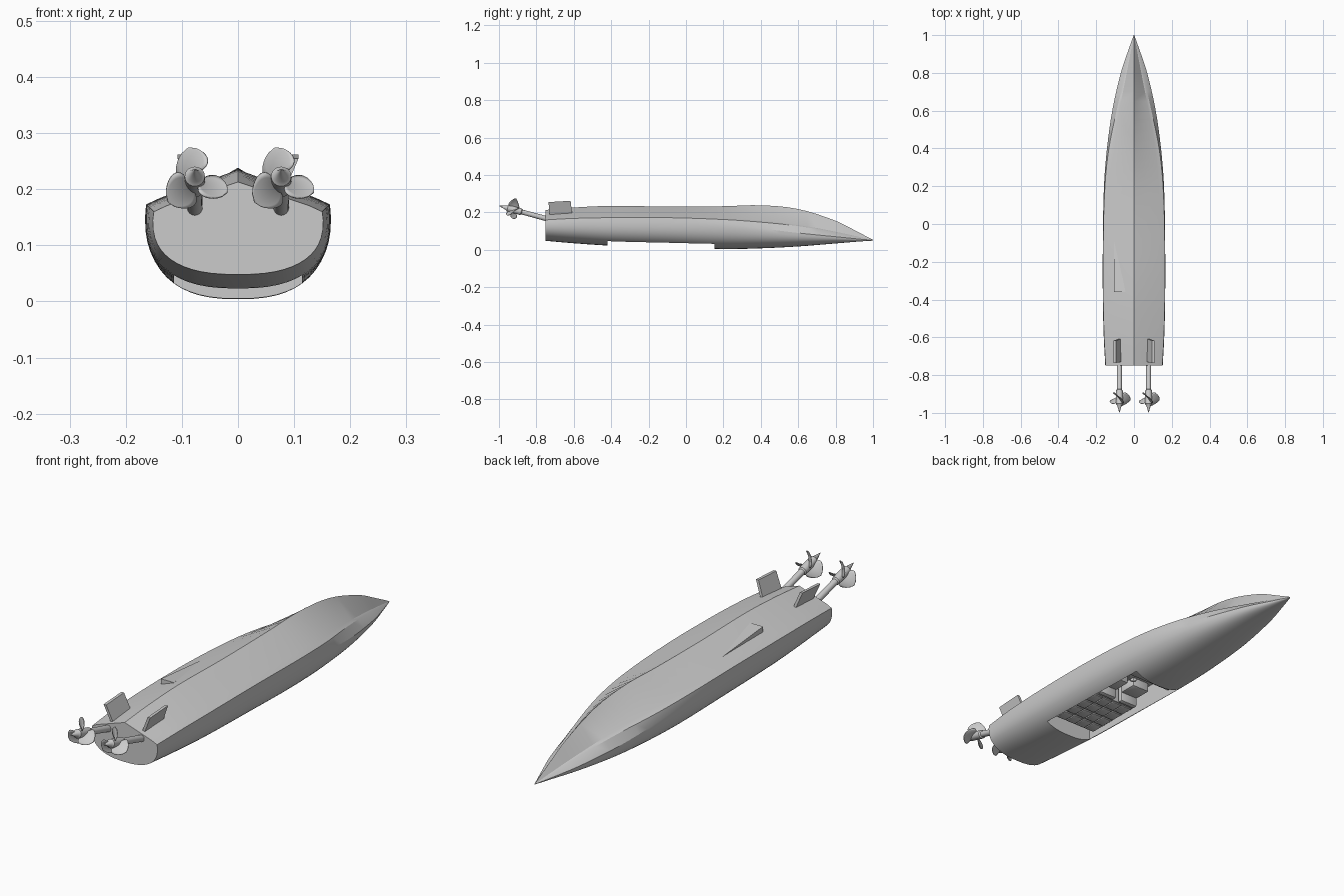
import bpy, bmesh, math
from mathutils import Vector, Matrix

if "Cube" in bpy.data.objects:
    bpy.data.objects.remove(bpy.data.objects["Cube"])

def make(name, verts, faces, angle=30):
    me = bpy.data.meshes.new(name)
    me.from_pydata([tuple(v) for v in verts], [], faces)
    bm = bmesh.new(); bm.from_mesh(me)
    bmesh.ops.recalc_face_normals(bm, faces=bm.faces)
    bm.to_mesh(me); bm.free()
    ob = bpy.data.objects.new(name, me)
    bpy.context.collection.objects.link(ob)
    smooth(ob, angle)
    return ob

def activate(ob):
    bpy.ops.object.select_all(action='DESELECT')
    ob.select_set(True)
    bpy.context.view_layer.objects.active = ob

def smooth(ob, angle=30):
    activate(ob)
    bpy.ops.object.shade_smooth_by_angle(angle=math.radians(angle))

def loft(rings):
    n = len(rings[0])
    faces = [(i*n+j, i*n+(j+1) % n, (i+1)*n+(j+1) % n, (i+1)*n+j)
             for i in range(len(rings)-1) for j in range(n)]
    faces += [tuple(range(n)), tuple(range((len(rings)-1)*n, len(rings)*n))]
    return [p for r in rings for p in r], faces

def box(name, lo, hi, bevel=0.0, tilt=0.0):
    c = [(a+b)/2 for a, b in zip(lo, hi)]
    bm = bmesh.new()
    bmesh.ops.create_cube(bm, size=1)
    bmesh.ops.scale(bm, vec=[b-a for a, b in zip(lo, hi)], verts=bm.verts)
    if bevel:
        bmesh.ops.bevel(bm, geom=bm.edges[:], offset=bevel, segments=2, affect='EDGES', profile=0.5)
    me = bpy.data.meshes.new(name); bm.to_mesh(me); bm.free()
    ob = bpy.data.objects.new(name, me)
    bpy.context.collection.objects.link(ob)
    ob.location = c
    ob.rotation_euler.x = tilt
    smooth(ob, 30)
    return ob

# Hull stations, keel upward: y, keel z, chine x, chine z, side x, side z, deck z
ST = [(-.75, .213, .150, .160, .152, .145, .048),
      (-.60, .226, .158, .168, .160, .150, .035),
      (-.40, .235, .163, .172, .165, .150, .022),
      (-.10, .231, .163, .172, .165, .148, .013),
      (.20, .233, .154, .162, .159, .140, .004),
      (.40, .238, .133, .148, .143, .115, .008),
      (.60, .218, .092, .127, .115, .090, .018),
      (.80, .155, .046, .093, .070, .070, .034),
      (.92, .095, .019, .069, .030, .058, .044),
      (1.0, .053, .001, .0515, .0015, .051, .049)]

def station(k, t):
    p = [ST[max(0, min(len(ST)-1, k+d))] for d in (-1, 0, 1, 2)]
    y = p[1][0] + (p[2][0]-p[1][0])*t
    h = p[2][0]-p[1][0]
    out = [y]
    for i in range(1, 7):
        m1 = (p[2][i]-p[0][i])/(p[2][0]-p[0][0])*h
        m2 = (p[3][i]-p[1][i])/(p[3][0]-p[1][0])*h
        out.append((2*t**3-3*t*t+1)*p[1][i] + (t**3-2*t*t+t)*m1
                   + (3*t*t-2*t**3)*p[2][i] + (t**3-t*t)*m2)
    return out

def section(s):
    y, zk, xc, zc, xs, zs, zd = s
    half = [(xc*.84, zc+.012*xc/.163), (xc, zc)]
    for i in range(13):
        a = math.pi/2*i/13
        half.append((xs*math.cos(a)**.8, zs-(zs-zd)*math.sin(a)**.8))
    return ([Vector((0, y, zk))] + [Vector((x, y, z)) for x, z in half]
            + [Vector((0, y, zd))] + [Vector((-x, y, z)) for x, z in reversed(half)])

rings = [section(station(k, t/4)) for k in range(len(ST)-1) for t in range(4)]
rings.append(section(ST[-1]))
hull = make("hull", *loft(rings))

# Cockpit opening cut into the deck
cutter = box("cockpit_cutter", (-.114, -.42, -.05), (.114, .152, .13))
cutter.hide_render = True
cutter.hide_viewport = False
mod = hull.modifiers.new("cockpit", 'BOOLEAN')
mod.operation = 'DIFFERENCE'
mod.solver = 'EXACT'
mod.object = cutter
activate(hull)
bpy.ops.object.modifier_apply(modifier="cockpit")
bpy.data.objects.remove(cutter)
smooth(hull, 25)

# Cockpit furniture, hanging upside down from the floor
box("engine_cover", (-.105, -.385, .06), (.105, -.13, .125), .006)
for i in range(4):
    for j in range(4):
        x, y = -.098+.05*i, -.378+.062*j
        box("cover_pad", (x, y, .055), (x+.046, y+.056, .066), .004)
for s in (-1, 1):
    box("front_seat", (s*.055-.042, -.10, .088), (s*.055+.042, -.02, .13), .008)
    box("seat_back", (s*.055-.042, -.12, .05), (s*.055+.042, -.095, .13), .008)
box("dashboard", (-.112, .085, .05), (.112, .148, .10), .008)
bpy.ops.mesh.primitive_torus_add(location=(.055, .062, .07), rotation=(math.radians(65), 0, 0),
                                 major_radius=.022, minor_radius=.003,
                                 major_segments=24, minor_segments=8)
bpy.context.object.name = "steering_wheel"
smooth(bpy.context.object, 60)
bpy.ops.mesh.primitive_cylinder_add(vertices=12, radius=.004, depth=.05, location=(.055, .083, .078),
                                    rotation=(math.radians(65), 0, 0))
bpy.context.object.name = "steering_column"
smooth(bpy.context.object)

# Wedge-shaped intake on one side of the bottom
make("intake_wedge", [(-.105, -.06, .192), (-.105, -.36, .219), (-.045, -.36, .219),
                      (-.105, -.36, .18), (-.045, -.36, .20)],
     [(0, 1, 2), (0, 3, 1), (1, 3, 4, 2), (0, 2, 4), (0, 4, 3)], 10)

# Canted fins near the stern
for s in (-1, 1):
    prof = [(.072, -.73, .185), (.072, -.608, .185), (.102, -.617, .262), (.102, -.735, .255)]
    ring = [[Vector((s*(x+dx), y, z)) for x, y, z in prof] for dx in (-.006, .006)]
    make("fin", *loft(ring), 20)

# Propeller drives: turned shaft and hub, three twisted blades
TILT = Matrix.Rotation(-.264, 4, 'X')

def place(p, x):
    return TILT @ Vector(p) + Vector((x, -.925, .215))

def blade_faces(rows, cols):
    return [(i*cols+j, i*cols+j+1, (i+1)*cols+j+1, (i+1)*cols+j)
            for i in range(rows-1) for j in range(cols-1)]

for side, x0 in (("left", -.077), ("right", .077)):
    turned = [(.23, .014), (.05, .013), (.045, .018), (-.03, .018), (-.036, .012), (-.076, .001)]
    rings = [[place((r*math.cos(a), y, r*math.sin(a)), x0)
              for a in [2*math.pi*k/24 for k in range(24)]] for y, r in turned]
    make(side + "_shaft", *loft(rings), 35)
    for b in range(3):
        ang = math.radians(100+120*b)
        rad = Vector((math.cos(ang), 0, math.sin(ang)))
        tan = Vector((-math.sin(ang), 0, math.cos(ang)))
        pts = []
        for i in range(13):
            t = i/12
            r = .012 + .05*t
            w = .012*(1-t) + .033*math.sin(math.pi*t**.9)**.6 if 0 < t < 1 else .012*(1-t)+.001
            pitch = math.radians(58-28*t)
            for j in range(9):
                u = w*(j/4-1)
                p = (rad*(r-.18*u*u/.033) + tan*(u*math.cos(pitch))
                     + Vector((0, u*math.sin(pitch), 0)))
                pts.append(place(p, x0))
        ob = make(side + "_propeller_blade", pts, blade_faces(13, 9), 50)
        sol = ob.modifiers.new("thickness", 'SOLIDIFY')
        sol.thickness = .003
        sol.offset = 0
